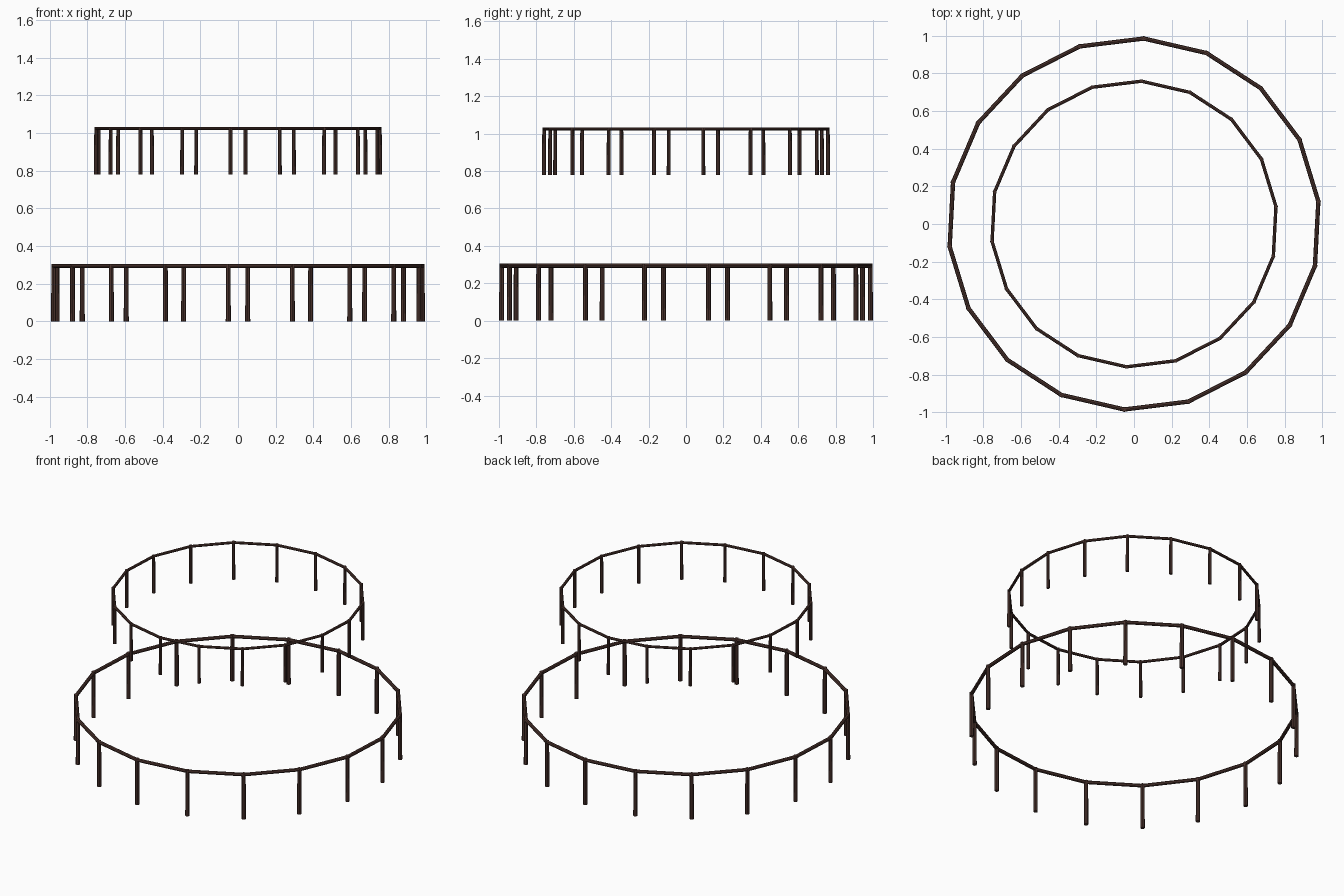
import bpy, bmesh, math
from mathutils import Vector, Matrix

if "Cube" in bpy.data.objects:
    bpy.data.objects.remove(bpy.data.objects["Cube"])

wood = bpy.data.materials.new("dark_wood")
wood.diffuse_color = (0.075, 0.035, 0.028, 1)
wood.use_nodes = True
wood.node_tree.nodes["Principled BSDF"].inputs["Base Color"].default_value = wood.diffuse_color

COUNT, OFFSET = 18, math.radians(7)


def rod(bm, a, b, r1, r2, sides=8):
    """Round bar from a to b."""
    d = b - a
    rot = d.to_track_quat('Z', 'Y').to_matrix().to_4x4()
    bmesh.ops.create_cone(bm, cap_ends=True, segments=sides, radius1=r1, radius2=r2,
                          depth=d.length, matrix=Matrix.Translation((a + b) / 2) @ rot)


def finish(bm, name):
    me = bpy.data.meshes.new(name)
    bm.to_mesh(me)
    bm.free()
    ob = bpy.data.objects.new(name, me)
    ob.data.materials.append(wood)
    bpy.context.collection.objects.link(ob)


def railing(name, radius, z0, z1, r):
    pts = [Vector((radius * math.cos(OFFSET + i * math.tau / COUNT),
                   radius * math.sin(OFFSET + i * math.tau / COUNT), 0)) for i in range(COUNT)]
    up = Vector((0, 0, 1))
    # upright posts
    bm = bmesh.new()
    for p in pts:
        rod(bm, p + up * z0, p + up * z1, r, r * 0.9)
    finish(bm, name + "_posts")
    # handrail bars from post to post
    bm = bmesh.new()
    for i, p in enumerate(pts):
        rod(bm, p + up * (z1 - r * 0.8), pts[(i + 1) % COUNT] + up * (z1 - r * 0.8), r * 0.85, r * 0.85)
    finish(bm, name + "_handrail")


railing("lower_railing", 0.987, 0.0, 0.305, 0.0135)
railing("upper_railing", 0.76, 0.78, 1.033, 0.0105)
